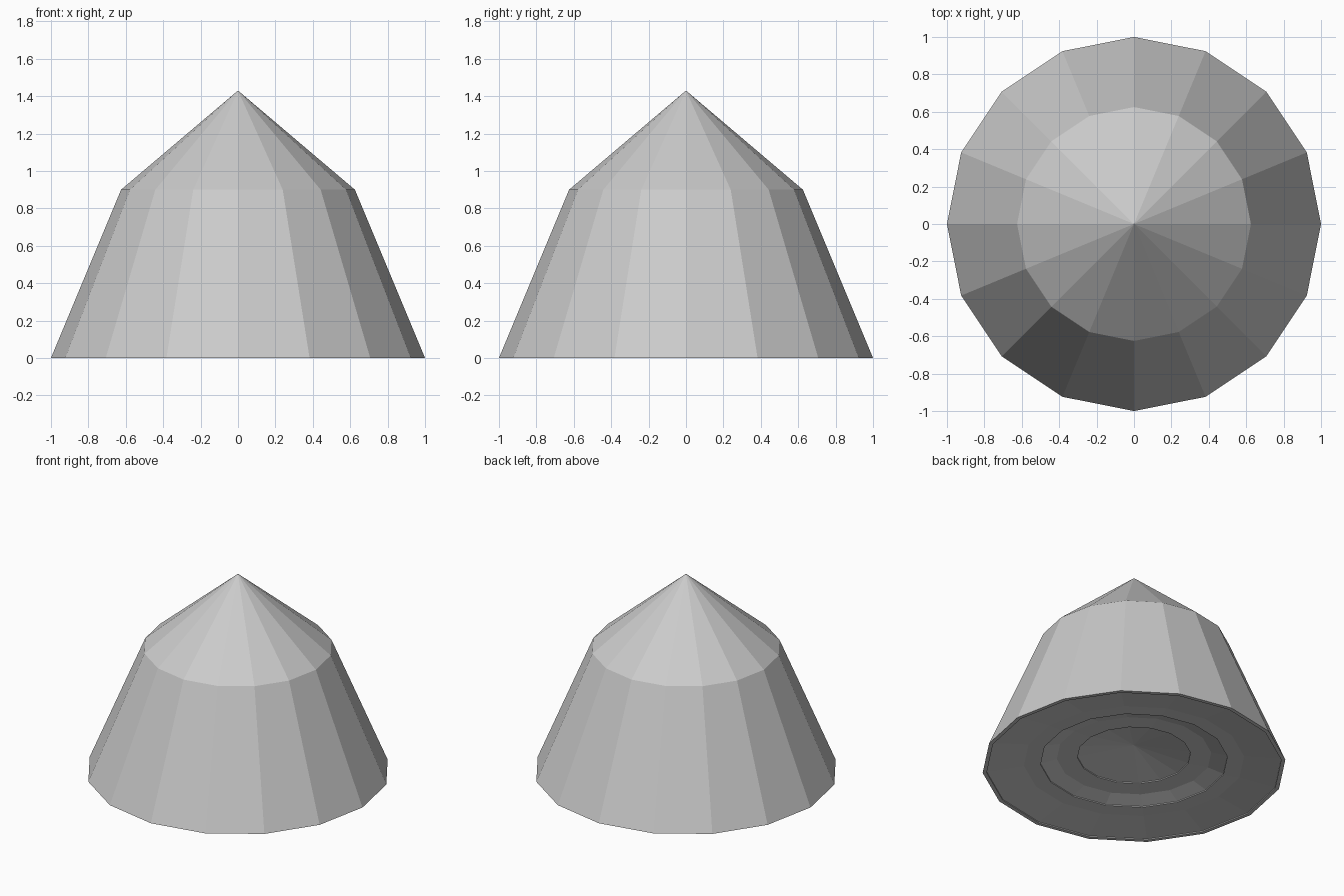
import bpy
import bmesh
from math import cos, sin, tau

SIDES = 16

cube = bpy.data.objects.get("Cube")
if cube:
    bpy.data.objects.remove(cube, do_unlink=True)

grey = bpy.data.materials.new("plain grey")
grey.use_nodes = True
colour = (0.6, 0.6, 0.6, 1)
grey.diffuse_color = colour
grey.node_tree.nodes["Principled BSDF"].inputs["Base Color"].default_value = colour


def lathe(name, profile):
    """Turn a (radius, height) profile about z; zero radius makes a tip."""
    bm = bmesh.new()
    rings = []
    for r, z in profile:
        if r == 0:
            rings.append([bm.verts.new((0, 0, z))] * SIDES)
        else:
            rings.append([bm.verts.new((r * cos(tau * i / SIDES), r * sin(tau * i / SIDES), z))
                          for i in range(SIDES)])
    for low, high in zip(rings, rings[1:]):
        for i in range(SIDES):
            j = (i + 1) % SIDES
            corners = dict.fromkeys((low[i], low[j], high[j], high[i]))
            bm.faces.new(list(corners))
    bmesh.ops.recalc_face_normals(bm, faces=bm.faces)
    mesh = bpy.data.meshes.new(name)
    bm.to_mesh(mesh)
    bm.free()
    mesh.materials.append(grey)
    obj = bpy.data.objects.new(name, mesh)
    bpy.context.collection.objects.link(obj)
    return obj


# One closed shell: stepped hollow underneath, rim, tapered wall, pointed top
lathe("pointed_body", [
    (0, 0.16),                                # conical centre
    (0.373, 0.09), (0.373, 0.083),            # inner step
    (0.51, 0.08),
    (0.617, 0.05), (0.617, 0.043),            # outer step
    (0.727, 0.04),
    (0.973, 0.007), (0.973, 0),               # rim
    (1, 0), (0.625, 0.9), (0, 1.43),
])
